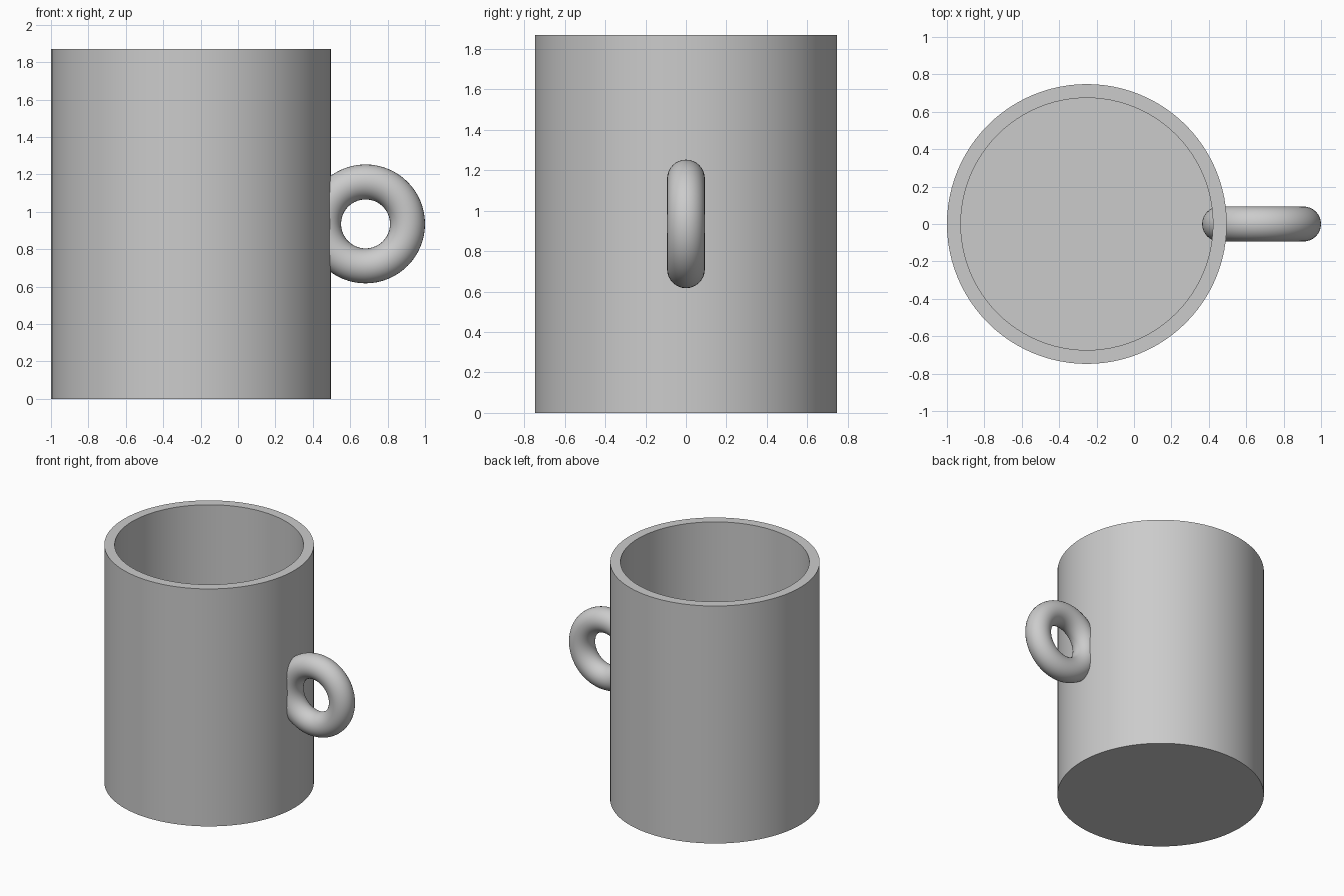
import bpy
import bmesh
import math

if "Cube" in bpy.data.objects:
    bpy.data.objects.remove(bpy.data.objects["Cube"], do_unlink=True)

# Dimensions
BODY_X = -0.252
OUTER_R = 0.748
INNER_R = 0.674
HEIGHT = 1.87
FLOOR = 0.075
SEGMENTS = 96

# Single grey material
grey = bpy.data.materials.new("light grey")
grey.use_nodes = True
colour = (0.6, 0.6, 0.6, 1)
grey.diffuse_color = colour
grey.node_tree.nodes["Principled BSDF"].inputs["Base Color"].default_value = colour


def finish(obj, name):
    obj.name = name
    obj.data.name = name
    obj.data.materials.append(grey)
    bpy.ops.object.select_all(action="DESELECT")
    obj.select_set(True)
    bpy.context.view_layer.objects.active = obj
    bpy.ops.object.shade_smooth_by_angle(angle=math.radians(35))


# Mug body: solid cylinder, top inset to a rim, then pushed down to the floor
bm = bmesh.new()
bmesh.ops.create_cone(bm, cap_ends=True, segments=SEGMENTS,
                      radius1=OUTER_R, radius2=OUTER_R, depth=HEIGHT)
bmesh.ops.translate(bm, verts=bm.verts, vec=(0, 0, HEIGHT / 2))
bm.normal_update()
top = max(bm.faces, key=lambda f: f.calc_center_median().z)
bmesh.ops.inset_region(bm, faces=[top], thickness=OUTER_R - INNER_R,
                       use_even_offset=True)
walls = bmesh.ops.extrude_discrete_faces(bm, faces=[top])
bmesh.ops.translate(bm, verts=walls["faces"][0].verts,
                    vec=(0, 0, FLOOR - HEIGHT))
bmesh.ops.recalc_face_normals(bm, faces=bm.faces)
mesh = bpy.data.meshes.new("mug_body")
bm.to_mesh(mesh)
bm.free()
body = bpy.data.objects.new("mug_body", mesh)
body.location.x = BODY_X
bpy.context.collection.objects.link(body)
finish(body, "mug_body")

# Ring handle, passing through the wall
bpy.ops.mesh.primitive_torus_add(
    major_segments=64, minor_segments=32,
    major_radius=0.2243, minor_radius=0.0935,
    location=(0.682, 0, HEIGHT / 2), rotation=(math.pi / 2, 0, 0))
finish(bpy.context.object, "ring_handle")
